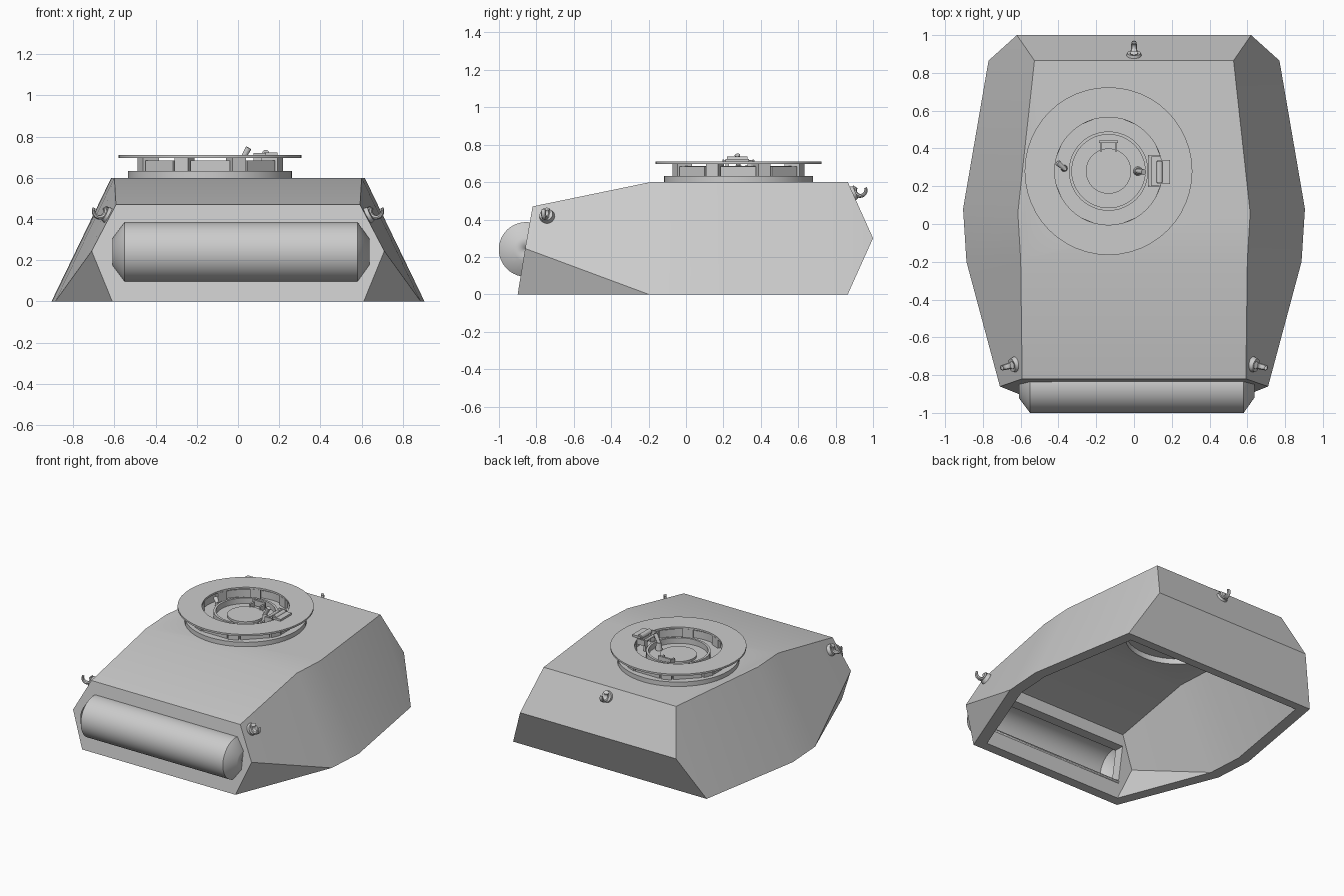
import bpy, bmesh, math
from mathutils import Vector, Matrix

if "Cube" in bpy.data.objects:
    bpy.data.objects.remove(bpy.data.objects["Cube"])

CX, CY = -0.135, 0.28   # cupola centre


def finish(name, bm, angle=25):
    bmesh.ops.recalc_face_normals(bm, faces=bm.faces)
    me = bpy.data.meshes.new(name)
    bm.to_mesh(me)
    bm.free()
    ob = bpy.data.objects.new(name, me)
    bpy.context.collection.objects.link(ob)
    for o in bpy.context.selected_objects:
        o.select_set(False)
    bpy.context.view_layer.objects.active = ob
    ob.select_set(True)
    if angle:
        bpy.ops.object.shade_smooth_by_angle(angle=math.radians(angle))
    return ob


def tube(name, r0, r1, z0, z1, segs=48):
    """Upright ring with a rectangular section around the cupola axis."""
    bm = bmesh.new()
    rings = []
    for i in range(segs):
        a = 2 * math.pi * i / segs
        rings.append([bm.verts.new((CX + r * math.cos(a), CY + r * math.sin(a), z))
                      for r, z in ((r0, z0), (r1, z0), (r1, z1), (r0, z1))])
    for i in range(segs):
        p, q = rings[i], rings[(i + 1) % segs]
        for j in range(4):
            k = (j + 1) % 4
            bm.faces.new((p[j], q[j], q[k], p[k]))
    return finish(name, bm)


def box(bm, centre, size, rot=Matrix()):
    m = Matrix.Translation(centre) @ rot @ Matrix.Diagonal((*size, 1))
    bmesh.ops.create_cube(bm, size=1, matrix=m)


def rod(bm, a, b, r0, r1, segs=14):
    d = Vector(b) - Vector(a)
    m = Matrix.Translation((Vector(a) + Vector(b)) / 2) @ d.to_track_quat('Z', 'Y').to_matrix().to_4x4()
    bmesh.ops.create_cone(bm, cap_ends=True, segments=segs, radius1=r0, radius2=r1, depth=d.length, matrix=m)


def disc(name, r, z0, z1):
    bm = bmesh.new()
    rod(bm, (CX, CY, z0), (CX, CY, z1), r, r, 48)
    return finish(name, bm)


def cut(target, cutter):
    cutter.hide_render = True
    mod = target.modifiers.new("cut", "BOOLEAN")
    mod.object = cutter
    mod.solver = 'EXACT'
    bpy.context.view_layer.objects.active = target
    bpy.ops.object.modifier_apply(modifier=mod.name)
    bpy.data.objects.remove(cutter)


# Turret shell: mirrored outline, outer and inner skin joined at the bottom rim
half = [(.592, -.82, .47), (.60, -.19, .6), (.615, .06, .6), (.527, .865, .6), (.62, 1, .3),
        (.77, .865, 0), (.905, .08, 0), (.887, -.2, 0), (.61, -.9, 0), (.71, -.86, .245)]
side = [(0, 9, 7, 1), (1, 7, 6, 2), (2, 6, 5, 3), (3, 5, 4), (9, 8, 7)]
across = [(0, 1), (1, 2, 3), (3, 4), (4, 5), (0, 9, 8)]
bm = bmesh.new()
rims = []
for sx, sy, sz in ((1, 1, 1), (.91, .925, .93)):
    R, L = [[bm.verts.new((s * x * sx, .05 + (y - .05) * sy, z * sz)) for x, y, z in half] for s in (1, -1)]
    for f in side:
        bm.faces.new([R[i] for i in f])
        bm.faces.new([L[i] for i in reversed(f)])
    for f in across:
        bm.faces.new([R[i] for i in f] + [L[i] for i in reversed(f)])
    rims.append([R[i] for i in (5, 6, 7, 8)] + [L[i] for i in (8, 7, 6, 5)])
for i in range(8):
    j = (i + 1) % 8
    bm.faces.new((rims[0][i], rims[0][j], rims[1][j], rims[1][i]))
shell = finish("turret_shell", bm, 0)
cut(shell, disc("roof_cutter", .34, .45, .7))
# Opening behind the drum, tapered like the drum itself
bm = bmesh.new()
box(bm, (.0125, -.9, .24), (1.12, .4, .24))
cut(shell, finish("front_cutter", bm, 0))
shell.select_set(True)
bpy.ops.object.shade_smooth_by_angle(angle=math.radians(22))

# Gun mantlet drum: hollow part-cylinder with tapered ends
bm = bmesh.new()
prof = [(-.61, .002), (-.61, .065), (-.55, .146), (.58, .146), (.637, .065), (.637, .002)]
rows = []
for i in range(29):
    a = math.radians(70 + 220 * i / 28)
    rows.append([bm.verts.new((x, -.855 + r * math.cos(a), .24 + r * math.sin(a))) for x, r in prof])
for p, q in zip(rows, rows[1:]):
    for j in range(5):
        bm.faces.new((p[j], p[j + 1], q[j + 1], q[j]))
drum = finish("mantlet_drum", bm, 45)
front = min(drum.data.polygons, key=lambda f: f.center.y)
if front.normal.y > 0:
    drum.data.flip_normals()
mod = drum.modifiers.new("thickness", "SOLIDIFY")
mod.thickness = .012
mod.offset = -1

# Commander's cupola: base, wall, brim plate, hatch rim and lid
tube("cupola_base", .20, .398, .597, .632)
tube("cupola_wall", .305, .325, .63, .685)
tube("cupola_brim", .285, .444, .697, .71)
tube("hatch_rim", .194, .21, .60, .675)
disc("hatch_lid", .195, .61, .635)
disc("hatch_centre", .12, .633, .65)

# Vision blocks and wider panels around the cupola
bm = bmesh.new()
for i in range(8):
    rot = Matrix.Rotation(math.radians(22.5 + 45 * i), 4, 'Z')
    c = Vector((CX, CY, .664))
    box(bm, c + rot @ Vector((.325, 0, 0)), (.085, .07, .068), rot)
    rot = Matrix.Rotation(math.radians(45 * i), 4, 'Z')
    box(bm, c + rot @ Vector((.335, 0, -.006)), (.03, .19, .052), rot)
finish("vision_blocks", bm, 0)

# Hatch hinge: cover plate, thin arms and pin
bm = bmesh.new()
box(bm, (.158, CY - .005, .717), (.066, .125, .014))
rod(bm, (.135, CY - .06, .718), (.135, CY + .05, .718), .018, .018)
for s in (-1, 1):
    box(bm, (.105, CY + s * .08, .70), (.06, .009, .04))
    box(bm, (.085, CY + s * .06, .675), (.016, .02, .08))
rod(bm, (.085, CY - .085, .71), (.085, CY + .085, .71), .009, .009)
finish("hatch_hinge", bm)

# Catch on the hatch rim
bm = bmesh.new()
box(bm, (CX, .435, .665), (.10, .014, .04))
for s in (-1, 1):
    box(bm, (CX + s * .04, .41, .655), (.012, .05, .035))
finish("hatch_catch", bm, 0)

# Latch handles
bm = bmesh.new()
rod(bm, (.02, CY, .64), (.02, CY, .69), .024, .016)
rod(bm, (.015, CY, .68), (.052, CY - .005, .745), .011, .015)
finish("lid_handle", bm)
bm = bmesh.new()
rod(bm, (-.37, .295, .63), (-.37, .295, .665), .018, .014)
rod(bm, (-.365, .29, .66), (-.405, .325, .675), .011, .016)
finish("rim_latch", bm)


def hook(name, pos, normal):
    """Lifting hook: foot disc, short neck and a flattened upward-opening claw."""
    bm = bmesh.new()
    n = Vector(normal).normalized()
    p = Vector(pos)
    u = (Vector((0, 0, 1)) - n * n.z).normalized()
    s = n.cross(u)
    rod(bm, p - n * .012, p + n * .014, .042, .036, 20)
    c = p + n * .042
    prev = None
    for i in range(13):
        a = math.radians(120 + 240 * i / 12)
        d = n * math.cos(a) + u * math.sin(a)
        w = .014 - .006 * i / 12
        ring = [bm.verts.new(c + d * .031 + (d * math.cos(t) + s * 1.5 * math.sin(t)) * w)
                for t in [math.pi * k / 4 for k in range(8)]]
        if prev:
            for k in range(8):
                bm.faces.new((prev[k], prev[(k + 1) % 8], ring[(k + 1) % 8], ring[k]))
        if i in (0, 12):
            bm.faces.new(ring)
        prev = ring
    finish(name, bm, 40)


for name, sx in (("left_hook", -1), ("right_hook", 1)):
    hook(name, (sx * .635, -.745, .42), (sx * .86, -.22, .45))
hook("rear_hook", (0, .893, .54), (0, .91, .41))
